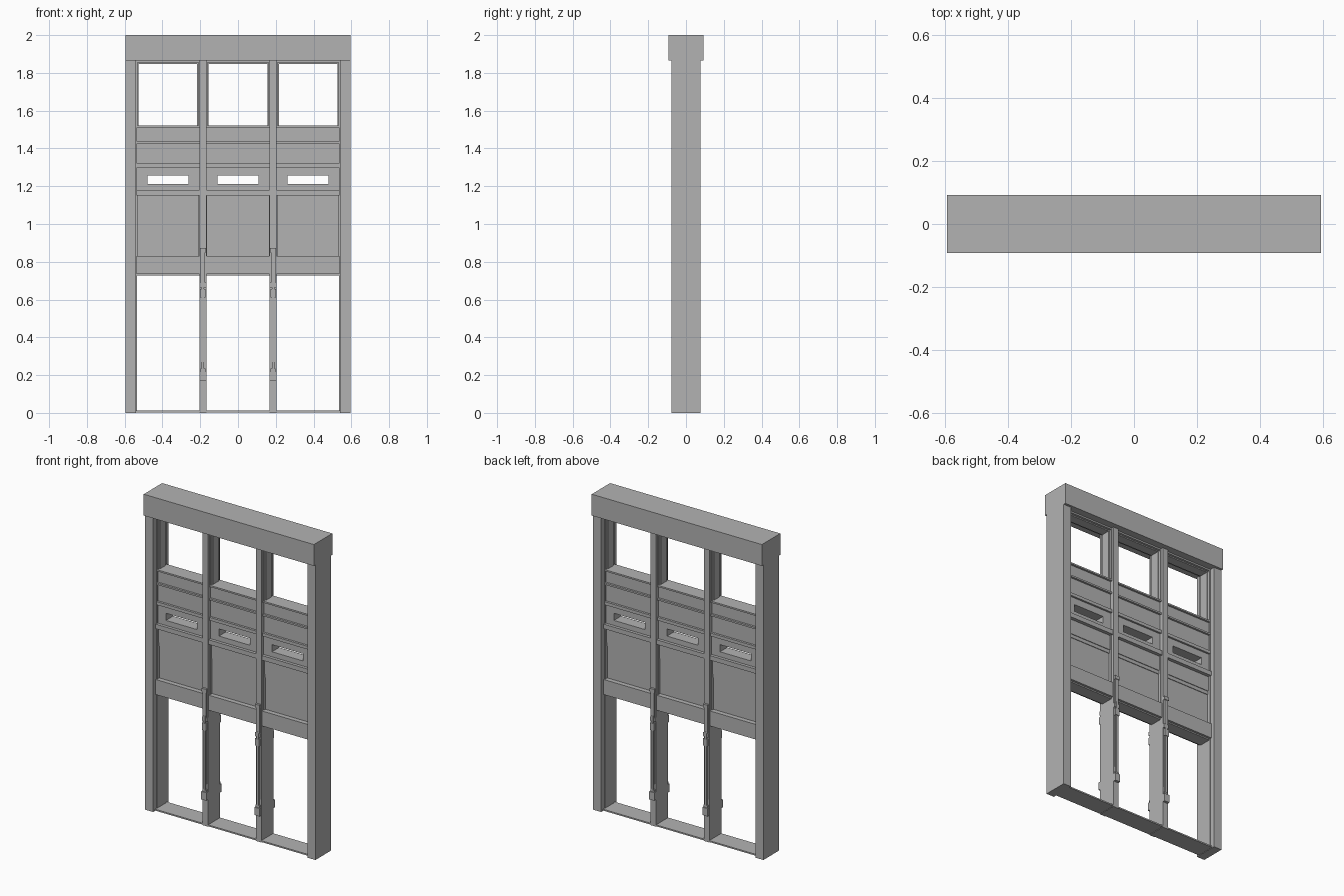
import bpy

cube = bpy.data.objects.get("Cube")
if cube:
    bpy.data.objects.remove(cube, do_unlink=True)

grey = bpy.data.materials.new("plain grey")
grey.use_nodes = True
GREY = (0.45, 0.45, 0.45, 1)
grey.diffuse_color = GREY
grey.node_tree.nodes["Principled BSDF"].inputs["Base Color"].default_value = GREY


def box(name, x, y, z):
    """Box spanning the given (low, high) ranges."""
    bpy.ops.mesh.primitive_cube_add(size=1, location=[sum(r) / 2 for r in (x, y, z)])
    ob = bpy.context.object
    ob.name = name
    ob.scale = [r[1] - r[0] for r in (x, y, z)]
    bpy.ops.object.transform_apply(location=False, rotation=False, scale=True)
    ob.data.materials.append(grey)
    return ob


def slab(name, x, half_depth, z):
    """Box centred on the wall plane."""
    return box(name, x, (-half_depth, half_depth), z)


# Lintel, outer posts and threshold
slab("lintel", (-0.595, 0.595), 0.092, (1.865, 2.0))
for s, side in ((-1, "right"), (1, "left")):
    slab(side + "_post", sorted((s * 0.595, s * 0.54)), 0.077, (0, 1.866))
    slab(side + "_jamb", sorted((s * 0.542, s * 0.536)), 0.045, (0.005, 1.866))
slab("threshold", (-0.545, 0.545), 0.06, (0.003, 0.012))

# Mullions between the bays
MULLION = 0.186
for s, side in ((-1, "right"), (1, "left")):
    c = s * MULLION
    slab(side + "_mullion", (c - 0.019, c + 0.019), 0.06, (0, 1.866))

# Horizontal members of a bay: name, half depth, bottom, top
members = [
    ("bottom_rail", 0.055, 0.735, 0.83),
    ("bottom_rail_lip", 0.04, 0.727, 0.736),
    ("lower_panel", 0.025, 0.82, 1.04),
    ("panel_step", 0.029, 1.034, 1.056),
    ("upper_panel", 0.033, 1.056, 1.155),
    ("middle_sill", 0.055, 1.151, 1.18),
    ("slot_moulding", 0.048, 1.30, 1.32),
    ("plain_panel", 0.034, 1.32, 1.43),
    ("panel_moulding", 0.047, 1.427, 1.438),
    ("window_apron", 0.034, 1.438, 1.513),
    ("window_sill", 0.047, 1.512, 1.522),
    ("window_head", 0.045, 1.855, 1.866),
    ("window_head_step", 0.03, 1.848, 1.856),
]
bays = [("right", -0.538, -0.204), ("middle", -0.168, 0.168), ("left", 0.204, 0.538)]
for bay, x0, x1 in bays:
    for name, depth, z0, z1 in members:
        slab(f"{bay}_{name}", (x0, x1), depth, (z0, z1))

    # Letter-slot panel, made as four pieces around the opening
    c = (x0 + x1) / 2
    slab(bay + "_slot_panel_bottom", (x0, x1), 0.036, (1.18, 1.212))
    slab(bay + "_slot_panel_top", (x0, x1), 0.036, (1.257, 1.301))
    slab(bay + "_slot_panel_side_a", (x0, c - 0.108), 0.036, (1.212, 1.257))
    slab(bay + "_slot_panel_side_b", (c + 0.108, x1), 0.036, (1.212, 1.257))

    # Window frame stiles in two steps, with narrow panel stiles below
    for edge, inward, tag in ((x0, 1, "a"), (x1, -1, "b")):
        for part, width, depth, z in (
            ("window_stile", 0.006, 0.045, (1.522, 1.856)),
            ("window_inner_stile", 0.012, 0.028, (1.522, 1.849)),
            ("panel_stile", 0.005, 0.042, (0.83, 1.151)),
        ):
            x = sorted((edge, edge + inward * width))
            slab(f"{bay}_{part}_{tag}", x, depth, z)

# Hanging rods and brackets on both faces of each mullion
hardware = [
    ("hook_plate", 0.012, 0.056, 0.070, 0.69, 0.85),
    ("hook_cap", 0.016, 0.056, 0.074, 0.85, 0.872),
    ("upper_bracket", 0.015, 0.056, 0.075, 0.61, 0.655),
    ("bracket_collar", 0.018, 0.056, 0.068, 0.665, 0.69),
    ("rod", 0.007, 0.063, 0.072, 0.23, 0.70),
    ("rod_sleeve", 0.011, 0.056, 0.066, 0.27, 0.61),
    ("foot_bracket", 0.018, 0.056, 0.076, 0.17, 0.22),
    ("foot_cap", 0.013, 0.056, 0.07, 0.22, 0.235),
]
for s, side in ((-1, "right"), (1, "left")):
    c = s * MULLION
    for f, face in ((-1, "front"), (1, "back")):
        for name, half, y0, y1, z0, z1 in hardware:
            box(f"{side}_{face}_{name}", (c - half, c + half), sorted((f * y0, f * y1)), (z0, z1))
